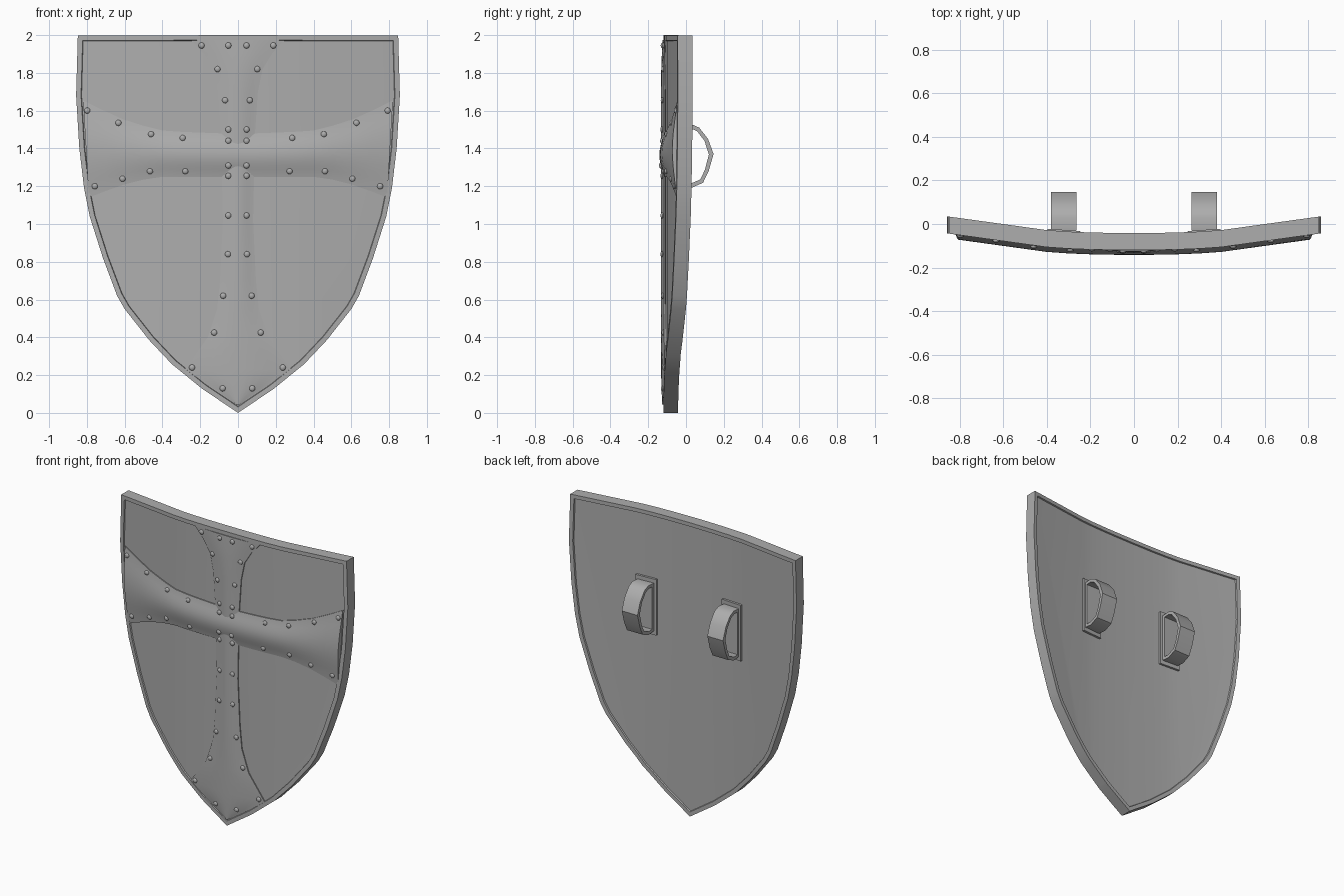
import bpy, bmesh, math
from mathutils import Vector, Matrix

if "Cube" in bpy.data.objects:
    bpy.data.objects.remove(bpy.data.objects["Cube"])

BEND = [(0, 0), (0.1, 0.001), (0.2, 0.003), (0.3, 0.007), (0.4, 0.014), (0.9, 0.083)]
steel = bpy.data.materials.new("dark_steel")
steel.diffuse_color = (0.42, 0.42, 0.42, 1)
steel.use_nodes = True
steel.node_tree.nodes["Principled BSDF"].inputs["Base Color"].default_value = steel.diffuse_color


def bend(x):
    """Sideways curvature of the shield: y offset at a given x."""
    x = abs(x)
    for (a, ya), (b, yb) in zip(BEND, BEND[1:]):
        if x <= b:
            return ya + (yb - ya) * (x - a) / (b - a)
    return BEND[-1][1]


def finish(bm, name, angle=None):
    bmesh.ops.recalc_face_normals(bm, faces=bm.faces)
    me = bpy.data.meshes.new(name)
    bm.to_mesh(me)
    bm.free()
    me.materials.append(steel)
    ob = bpy.data.objects.new(name, me)
    bpy.context.collection.objects.link(ob)
    if angle:
        bpy.ops.object.select_all(action='DESELECT')
        ob.select_set(True)
        bpy.context.view_layer.objects.active = ob
        bpy.ops.object.shade_smooth_by_angle(angle=math.radians(angle))
    return ob


# Shield board: outline prism, raised rim on both faces, then bent
half = [(0.848, 1.997), (0.857, 1.68), (0.84, 1.40), (0.815, 1.19), (0.785, 1.04),
        (0.715, 0.82), (0.64, 0.62), (0.60, 0.55), (0.47, 0.385), (0.35, 0.258), (0.19, 0.128)]
outline = half + [(0, 0)] + [(-x, z) for x, z in reversed(half)] + [(0, 2.0)]
bm = bmesh.new()
front = [bm.verts.new((x, -0.12, z)) for x, z in outline]
back = [bm.verts.new((x, -0.042, z)) for x, z in outline]
n = len(outline)
for i in range(n):
    j = (i + 1) % n
    bm.faces.new((front[i], front[j], back[j], back[i]))
caps = [bm.faces.new(front), bm.faces.new(back[::-1])]
bmesh.ops.recalc_face_normals(bm, faces=bm.faces)
bmesh.ops.inset_individual(bm, faces=caps, thickness=0.026, use_even_offset=True)
bmesh.ops.inset_individual(bm, faces=caps, thickness=0.003, depth=-0.009, use_even_offset=True)
for cx in sorted({s * b[0] for b in BEND[:-1] for s in (-1, 1)}):
    bmesh.ops.bisect_plane(bm, geom=bm.verts[:] + bm.edges[:] + bm.faces[:],
                           plane_co=(cx, 0, 0), plane_no=(1, 0, 0))
for v in bm.verts:
    v.co.y += bend(v.co.x)
finish(bm, "shield_board", 25)


# Cross bands: domed strips between paired edge points
def band(name, stations, segs=12):
    """stations: (edge point, opposite edge point, dome height), points as (x, z)."""
    bm = bmesh.new()
    rows = []
    for a, b, dome in stations:
        row = []
        for k in range(-1, segs + 2):
            t = min(max(k / segs, 0), 1)
            p = Vector(a).lerp(Vector(b), t)
            skirt = k in (-1, segs + 1)
            y = -0.10 if skirt else -0.118 - dome * math.sin(math.pi * t) ** 1.3
            row.append(bm.verts.new((p.x, y + bend(p.x), p.y)))
        rows.append(row)
    for r, s in zip(rows, rows[1:]):
        for k in range(len(r) - 1):
            bm.faces.new((r[k], r[k + 1], s[k + 1], s[k]))
    bm.faces.new(rows[0])
    bm.faces.new(rows[-1])
    return finish(bm, name, 35)


upright = [(0.245, 1.973, 0.006), (0.18, 1.90, 0.010), (0.13, 1.82, 0.013), (0.105, 1.70, 0.014),
           (0.09, 1.48, 0.014), (0.085, 1.25, 0.014), (0.08, 1.02, 0.014), (0.095, 0.70, 0.014),
           (0.11, 0.55, 0.014), (0.16, 0.40, 0.014), (0.28, 0.23, 0.014), (0.14, 0.133, 0.012),
           (0.01, 0.045, 0.008)]
cross_upright = band("cross_upright", [((-w, z), (w, z), d) for w, z, d in upright])

# Each row: x and z of the upper edge, x and z of the lower edge, tip to centre
arm = [(0.82, 1.655, 0.79, 1.14), (0.72, 1.605, 0.70, 1.175), (0.61, 1.555, 0.60, 1.21),
       (0.50, 1.52, 0.50, 1.235), (0.40, 1.495, 0.40, 1.25), (0.30, 1.488, 0.30, 1.25),
       (0.20, 1.484, 0.20, 1.25), (0.09, 1.48, 0.09, 1.25)]
left = [((-xa, za), (-xb, zb), 0.024) for xa, za, xb, zb in arm]
right = [((xa, za), (xb, zb), 0.024) for xa, za, xb, zb in reversed(arm)]
cross_bar = band("cross_bar", left + right)

# Rivets: mirrored pairs seated on the cross surface
rivets = [(0.19, 1.945), (0.048, 1.945), (0.105, 1.82), (0.065, 1.655), (0.048, 1.50),
          (0.048, 1.44), (0.048, 1.31), (0.048, 1.255), (0.048, 1.045), (0.05, 0.84),
          (0.075, 0.62), (0.123, 0.425), (0.24, 0.24), (0.078, 0.13),
          (0.795, 1.60), (0.63, 1.535), (0.457, 1.475), (0.29, 1.455),
          (0.755, 1.20), (0.608, 1.24), (0.463, 1.28), (0.276, 1.28)]
bpy.context.view_layer.update()
bm = bmesh.new()
for x, z in rivets:
    for px in (x - 0.003, -x - 0.003):
        ys = []
        for ob in (cross_upright, cross_bar):
            hit, loc, _, _ = ob.ray_cast((px, -1, z), (0, 1, 0))
            if hit:
                ys.append(loc.y)
        y = min(ys) if ys else -0.118 + bend(px)
        bmesh.ops.create_uvsphere(bm, u_segments=12, v_segments=8, radius=0.016,
                                  matrix=Matrix.Translation((px, y, z)) @ Matrix.Diagonal((1, 0.6, 1, 1)))
finish(bm, "rivets", 40)

# Arm loops on the back: base plate plus a closed D-shaped strap
outer = [(-0.03, 0.163), (0.03, 0.168), (0.07, 0.15), (0.117, 0.09), (0.146, 0.01),
         (0.12, -0.08), (0.09, -0.142), (0.03, -0.168), (-0.03, -0.163)]
inner = [(-0.012, 0.145), (0.025, 0.146), (0.058, 0.132), (0.098, 0.08), (0.121, 0.008),
         (0.10, -0.073), (0.076, -0.124), (0.025, -0.146), (-0.012, -0.145)]
for side, cx in (("left", -0.322), ("right", 0.322)):
    bm = bmesh.new()
    loops = [[bm.verts.new((cx + dx, y, 1.36 + z)) for y, z in prof]
             for dx in (-0.059, 0.059) for prof in (outer, inner)]
    o1, i1, o2, i2 = loops
    for k in range(len(outer)):
        m = (k + 1) % len(outer)
        for a, b in ((o1, i1), (i1, i2), (i2, o2), (o2, o1)):
            bm.faces.new((a[k], a[m], b[m], b[k]))
    finish(bm, side + "_arm_loop", 35)
    bm = bmesh.new()
    tilt = Matrix.Rotation(math.copysign(0.07, cx), 4, 'Z')
    bmesh.ops.create_cube(bm, size=1, matrix=Matrix.Translation((cx, -0.039, 1.36)) @ tilt
                          @ Matrix.Diagonal((0.15, 0.024, 0.38, 1)))
    finish(bm, side + "_loop_plate")
